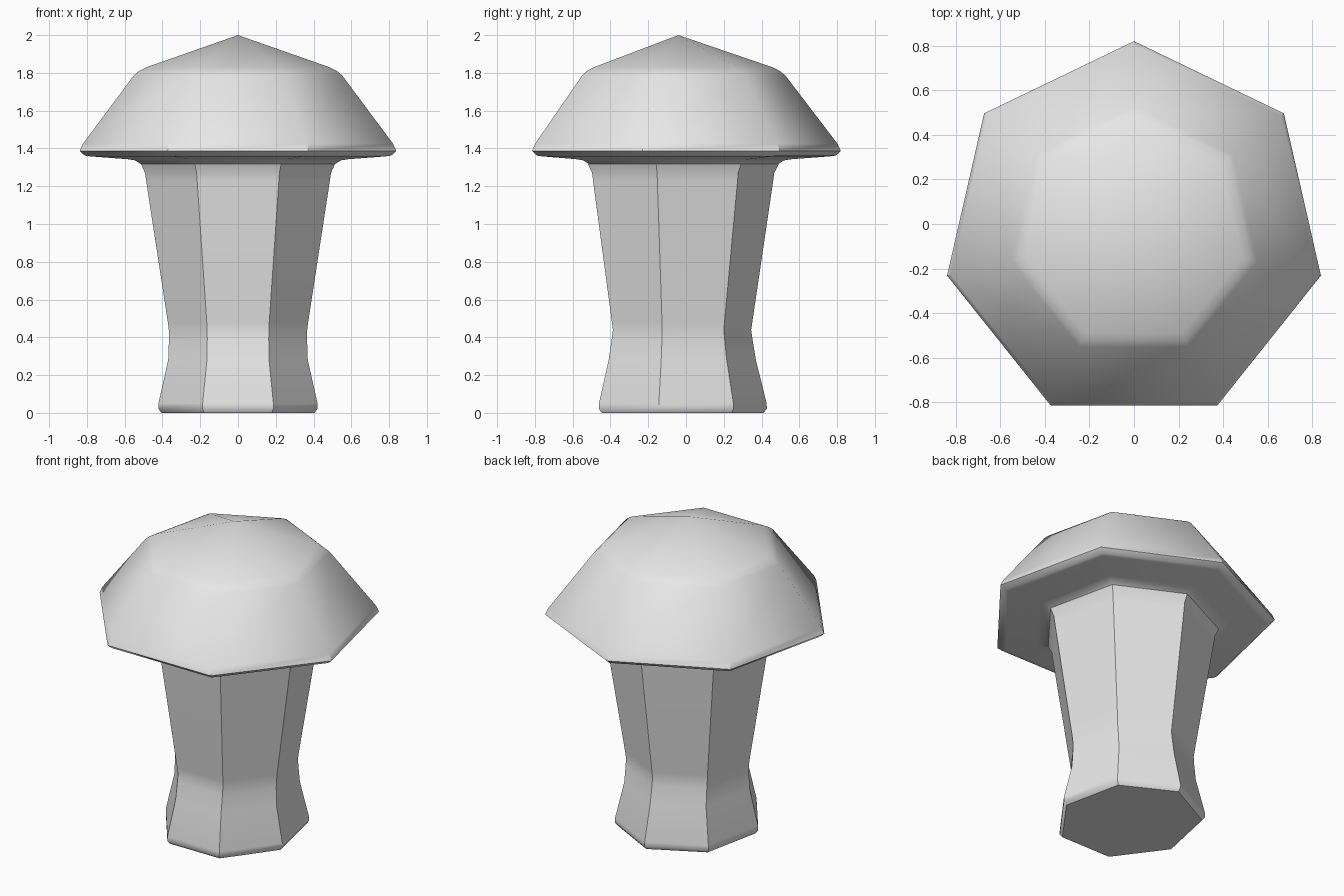
import bpy, bmesh, math

SIDES = 7
CENTRE_Y = -0.04

cube = bpy.data.objects.get("Cube")
if cube:
    bpy.data.objects.remove(cube, do_unlink=True)


def make_material(name, rgb):
    mat = bpy.data.materials.new(name)
    mat.use_nodes = True
    colour = (*rgb, 1.0)
    mat.diffuse_color = colour
    mat.node_tree.nodes["Principled BSDF"].inputs["Base Color"].default_value = colour
    return mat


def heptagon_lathe(name, rings, mat, sharp_deg, apex=None, floor=False):
    """Stack seven-sided rings (x radius, y radius, height), one corner to the back."""
    bm = bmesh.new()
    loops = []
    for rx, ry, z in rings:
        loop = []
        for i in range(SIDES):
            a = math.pi / 2 + math.tau * i / SIDES
            loop.append(bm.verts.new((rx * math.cos(a), CENTRE_Y + ry * math.sin(a), z)))
        loops.append(loop)
    for low, high in zip(loops, loops[1:]):
        for i in range(SIDES):
            j = (i + 1) % SIDES
            bm.faces.new((low[i], low[j], high[j], high[i]))
    if floor:
        bm.faces.new(loops[0][::-1])
    if apex is not None:
        tip = bm.verts.new((0, CENTRE_Y, apex))
        for i in range(SIDES):
            bm.faces.new((loops[-1][i], loops[-1][(i + 1) % SIDES], tip))
    mesh = bpy.data.meshes.new(name)
    bm.to_mesh(mesh)
    bm.free()
    mesh.materials.append(mat)
    obj = bpy.data.objects.new(name, mesh)
    bpy.context.collection.objects.link(obj)
    bpy.ops.object.select_all(action='DESELECT')
    obj.select_set(True)
    bpy.context.view_layer.objects.active = obj
    bpy.ops.object.shade_smooth_by_angle(angle=math.radians(sharp_deg))
    return obj


grey = make_material("plain grey", (0.8, 0.8, 0.8))

# Stem: chamfered foot, pinched waist, flared top
stem_rings = [
    (0.415, 0.45, 0.0), (0.432, 0.468, 0.022), (0.432, 0.467, 0.05),
    (0.379, 0.41, 0.28), (0.375, 0.392, 0.39), (0.376, 0.385, 0.44),
    (0.381, 0.391, 0.48), (0.499, 0.502, 1.23), (0.505, 0.507, 1.27),
    (0.526, 0.531, 1.317),
]
heptagon_lathe("stem", stem_rings, grey, 40, floor=True)

# Cap: underside, thin rim, sloping side, softened shoulder, shallow peak
cap_profile = [
    (0.526, 1.317), (0.56, 1.337), (0.60, 1.343), (0.80, 1.358), (0.832, 1.362),
    (0.86, 1.386), (0.842, 1.425), (0.567, 1.785), (0.54, 1.808), (0.50, 1.829),
]
heptagon_lathe("cap", [(r, r, z) for r, z in cap_profile], grey, 46, apex=2.0)
